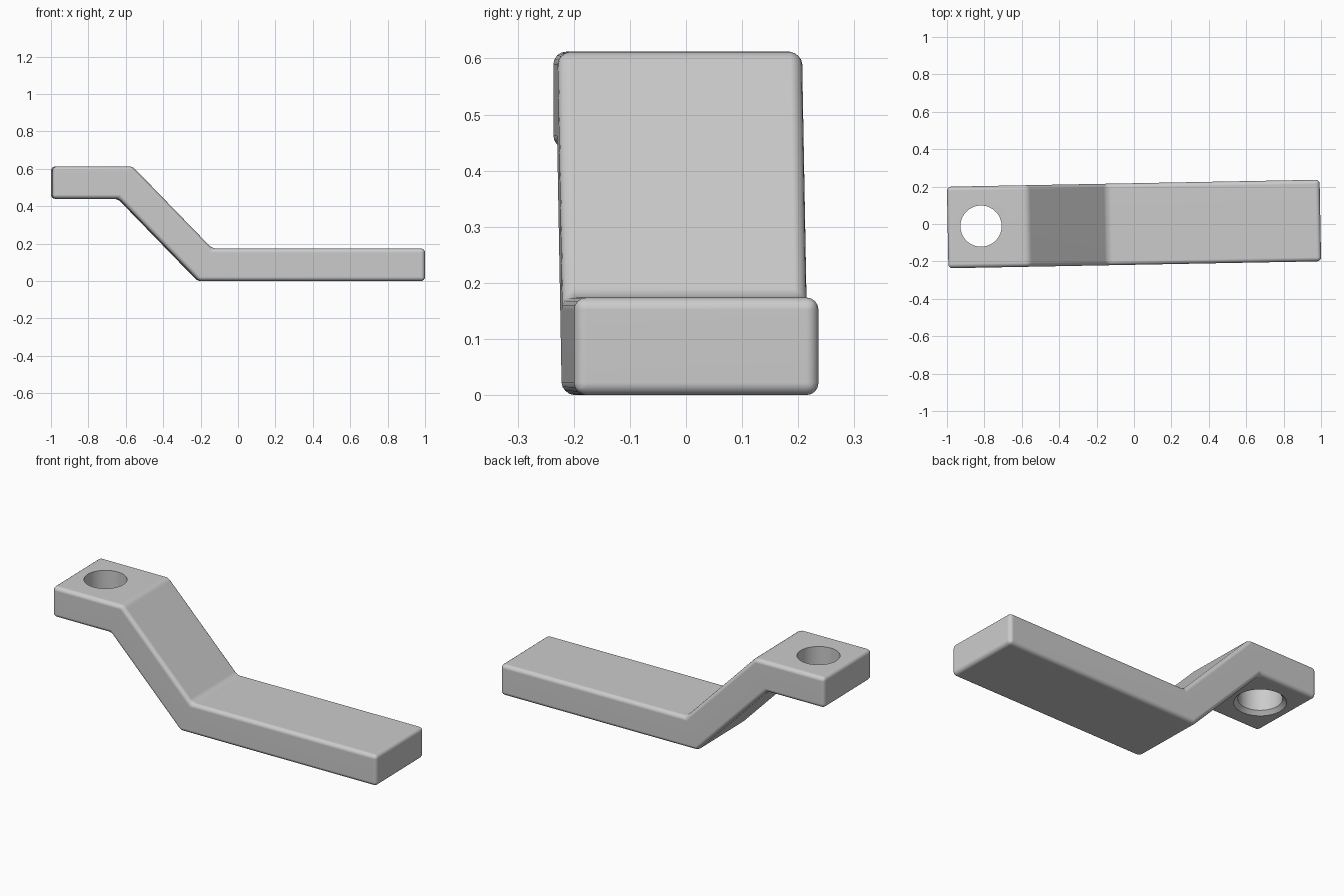
import bpy, bmesh, math
from mathutils import Matrix

cube = bpy.data.objects.get("Cube")
if cube:
    bpy.data.objects.remove(cube, do_unlink=True)

HALF_LENGTH, HALF_WIDTH = 0.9965, 0.218
TOP, UNDER, THICK = 0.612, 0.44, 0.174
HOLE_X, HOLE_Y, HOLE_R = -0.818, 0.004, 0.11
CHAMFER, EDGE, TURN = 0.02, 0.022, 0.0187


def make_object(name, bm):
    bmesh.ops.recalc_face_normals(bm, faces=bm.faces)
    mesh = bpy.data.meshes.new(name)
    bm.to_mesh(mesh)
    bm.free()
    obj = bpy.data.objects.new(name, mesh)
    bpy.context.collection.objects.link(obj)
    return obj


# Cranked bar: side profile extruded across the width, all edges rounded
profile = [(-HALF_LENGTH, UNDER), (-0.64, UNDER), (-0.213, 0), (HALF_LENGTH, 0),
           (HALF_LENGTH, THICK), (-0.142, THICK), (-0.567, TOP), (-HALF_LENGTH, TOP)]
bm = bmesh.new()
side = bm.faces.new([bm.verts.new((x, -HALF_WIDTH, z)) for x, z in profile])
extruded = bmesh.ops.extrude_face_region(bm, geom=[side])["geom"]
bmesh.ops.translate(bm, vec=(0, 2 * HALF_WIDTH, 0),
                    verts=[v for v in extruded if isinstance(v, bmesh.types.BMVert)])
bmesh.ops.recalc_face_normals(bm, faces=bm.faces)
bmesh.ops.bevel(bm, geom=bm.edges[:], offset=EDGE, offset_type='OFFSET',
                segments=4, profile=0.5, affect='EDGES')
bracket = make_object("cranked_bracket", bm)

# Hole cutter: round bore with a chamfered mouth on the underside
SIDES = 64
levels = [(HOLE_R + 2 * CHAMFER, UNDER - CHAMFER), (HOLE_R, UNDER + CHAMFER), (HOLE_R, TOP + 0.1)]
bm = bmesh.new()
rings = []
for r, z in levels:
    angles = [2 * math.pi * i / SIDES for i in range(SIDES)]
    rings.append([bm.verts.new((HOLE_X + r * math.cos(a), HOLE_Y + r * math.sin(a), z))
                  for a in angles])
for low, high in zip(rings, rings[1:]):
    for i in range(SIDES):
        j = (i + 1) % SIDES
        bm.faces.new((low[i], low[j], high[j], high[i]))
bm.faces.new(rings[0])
bm.faces.new(rings[-1])
cutter = make_object("hole_cutter", bm)
cutter.hide_render = True

# Cut the hole
cut = bracket.modifiers.new("hole", 'BOOLEAN')
cut.operation, cut.solver, cut.object = 'DIFFERENCE', 'EXACT', cutter
bpy.ops.object.select_all(action='DESELECT')
bracket.select_set(True)
bpy.context.view_layer.objects.active = bracket
bpy.ops.object.modifier_apply(modifier=cut.name)
bpy.data.objects.remove(cutter, do_unlink=True)

# Slight turn about the vertical axis
bracket.data.transform(Matrix.Rotation(TURN, 4, 'Z'))

# Smooth rounded edges, flat faces kept flat
bpy.ops.object.shade_smooth_by_angle(angle=math.radians(30))
weighted = bracket.modifiers.new("flat_faces", 'WEIGHTED_NORMAL')
weighted.keep_sharp = True

# Plain grey
grey = bpy.data.materials.new("plain_grey")
grey.use_nodes = True
colour = (0.6, 0.6, 0.6, 1)
grey.diffuse_color = colour
grey.node_tree.nodes["Principled BSDF"].inputs["Base Color"].default_value = colour
bracket.data.materials.clear()
bracket.data.materials.append(grey)
